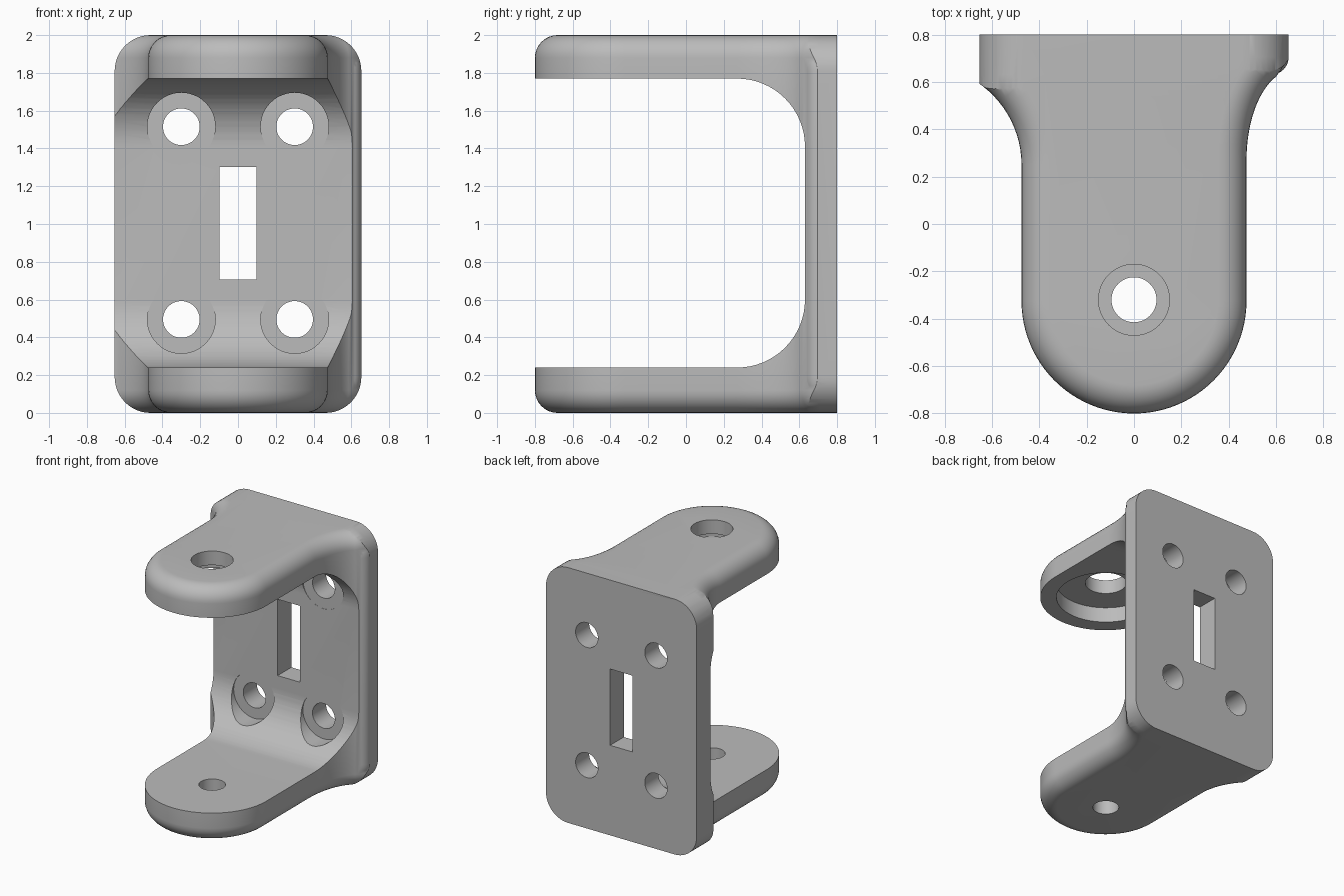
import bpy, bmesh
from math import sin, cos, pi, radians
from mathutils import Matrix

cube = bpy.data.objects.get("Cube")
if cube:
    bpy.data.objects.remove(cube, do_unlink=True)

grey = bpy.data.materials.new("plain grey")
grey.use_nodes = True
GREY = (0.5, 0.5, 0.5, 1)
grey.diffuse_color = GREY
grey.node_tree.nodes["Principled BSDF"].inputs["Base Color"].default_value = GREY


def arc(cx, cy, rx, ry, a0, a1, n=16):
    """Points along an elliptical arc, angles in degrees."""
    steps = [radians(a0 + (a1 - a0) * i / n) for i in range(n + 1)]
    return [(cx + rx * cos(a), cy + ry * sin(a)) for a in steps]


def prism(name, outline, axis, lo, hi, edge_test=None, bevel=0):
    """Extrude an outline along an axis and round the chosen edges."""
    place = {"x": lambda u, v, w: (w, u, v),
             "y": lambda u, v, w: (u, w, v),
             "z": lambda u, v, w: (u, v, w)}[axis]
    bm = bmesh.new()
    rings = [[bm.verts.new(place(u, v, w)) for u, v in outline] for w in (lo, hi)]
    n = len(outline)
    for ring in rings:
        bm.faces.new(ring)
    for i in range(n):
        j = (i + 1) % n
        bm.faces.new((rings[0][i], rings[0][j], rings[1][j], rings[1][i]))
    bmesh.ops.recalc_face_normals(bm, faces=bm.faces)
    if edge_test:
        edges = [e for e in bm.edges if edge_test(e.verts[0].co, e.verts[1].co)]
        bmesh.ops.bevel(bm, geom=edges, offset=bevel, segments=8, profile=0.5,
                        affect="EDGES", clamp_overlap=False)
    mesh = bpy.data.meshes.new(name)
    bm.to_mesh(mesh)
    bm.free()
    mesh.materials.append(grey)
    obj = bpy.data.objects.new(name, mesh)
    bpy.context.collection.objects.link(obj)
    return obj


def combine(target, other, operation):
    """Apply a boolean and discard the helper."""
    mod = target.modifiers.new("boolean", "BOOLEAN")
    mod.operation = operation
    mod.solver = "EXACT"
    mod.object = other
    bpy.context.view_layer.objects.active = target
    bpy.ops.object.modifier_apply(modifier=mod.name)
    bpy.data.objects.remove(other, do_unlink=True)


def hole(axis, u, v, r, lo, hi):
    outline = arc(u, v, r, r, 0, 360, 48)[:-1]
    combine(bracket, prism("hole_cutter", outline, axis, lo, hi), "DIFFERENCE")


# Arm plan: round tip, straight sides, flares into the back plate
plan = arc(0, -0.325, 0.475, 0.475, 180, 360, 48)
plan += arc(0.675, 0.27, 0.2, 0.38, 180, 112)
plan += [(0.8, 0.9), (0.8, 1.1), (-0.75, 1.1)]
plan += arc(-0.893, 0.25, 0.418, 0.418, 70, 0)
bracket = prism("clevis_bracket", plan, "z", 0, 2,
                lambda a, b: abs(a.z - b.z) < 0.01, 0.12)

# Side profile: C shape with large inner fillets
side = [(-1, 0), (0.8, 0), (0.8, 2), (-1, 2), (-1, 1.77)]
side += arc(0.27, 1.41, 0.36, 0.36, 90, 0)
side += arc(0.27, 0.6, 0.36, 0.36, 0, -90)
side += [(-1, 0.24)]
combine(bracket, prism("side_profile", side, "x", -1, 1), "INTERSECT")

# Back plate: rounded corners, softened front rim on the left edge
R = 0.19
rect = []
for sx, sz, start in ((1, 1, 0), (-1, 1, 90), (-1, -1, 180), (1, -1, 270)):
    rect += arc(sx * (0.653 - R), 1 + sz * (1 - R), R, R, start, start + 90, 12)
combine(bracket, prism("frame", rect, "y", -1, 0.8), "INTERSECT")
plate = prism("back_plate", rect, "y", 0.63, 0.8,
              lambda a, b: max(a.y, b.y) < 0.64 and min(a.x, b.x) > 0.4, 0.075)
combine(bracket, plate, "UNION")

# Plate screw holes with spotfaces cut into the fillets
for x in (-0.3, 0.3):
    for z in (0.495, 1.515):
        hole("y", x, z, 0.18, 0.1, 0.632)
        hole("y", x, z, 0.097, 0.4, 1)

# Cable slot
slot = [(-0.098, 0.705), (0.098, 0.705), (0.098, 1.303), (-0.098, 1.303)]
combine(bracket, prism("slot_cutter", slot, "y", 0.4, 1), "DIFFERENCE")

# Pivot holes and the bearing recess under the upper arm
hole("z", 0, -0.32, 0.095, -0.5, 0.5)
hole("z", 0, -0.32, 0.15, 1.5, 2.5)
hole("z", 0, -0.32, 0.36, 1.5, 1.89)

bpy.ops.object.select_all(action="DESELECT")
bracket.select_set(True)
bpy.context.view_layer.objects.active = bracket
bpy.ops.object.shade_smooth_by_angle(angle=radians(30))
